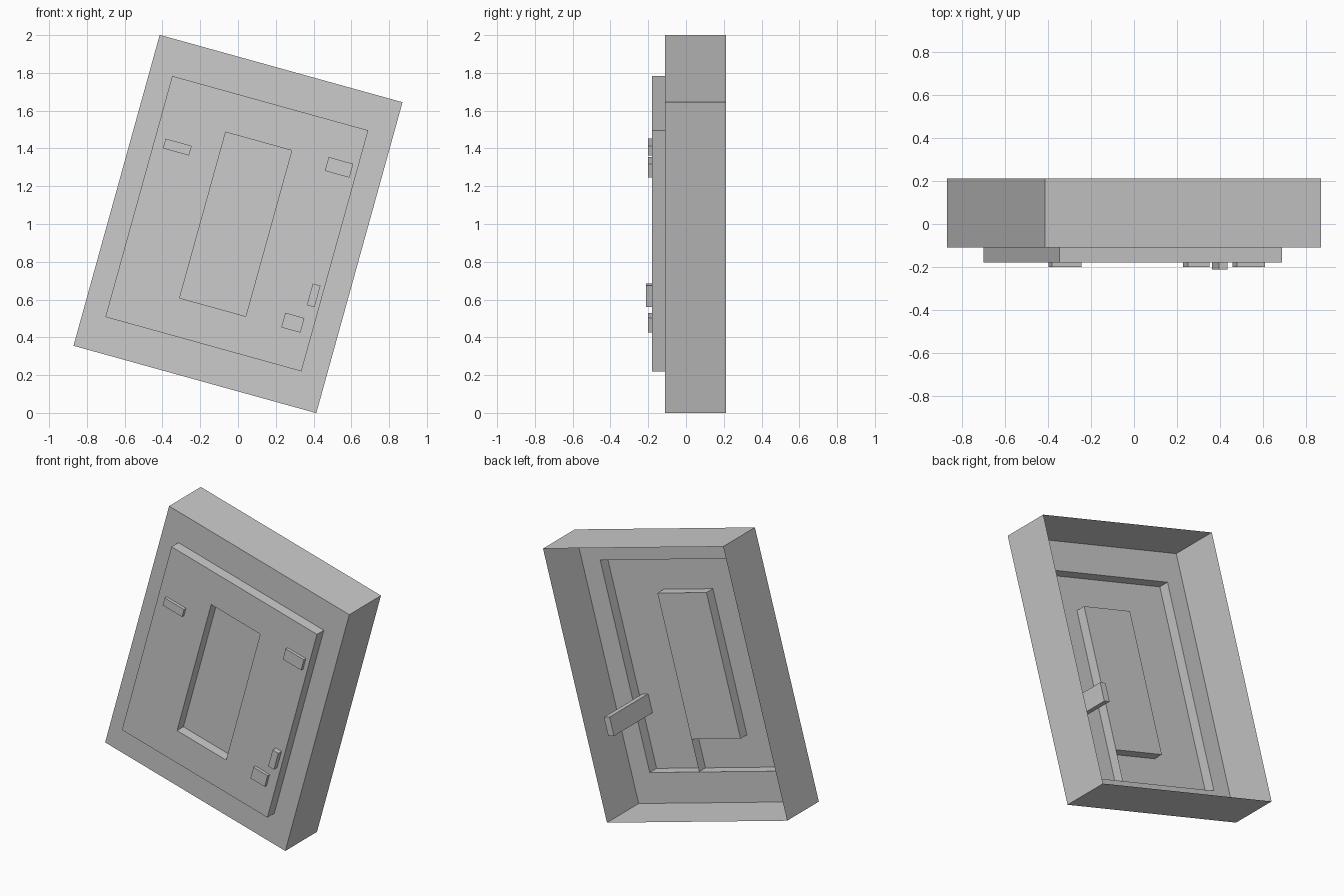
import bpy
import bmesh
from math import radians

cube = bpy.data.objects.get("Cube")
if cube:
    bpy.data.objects.remove(cube, do_unlink=True)

TILT = radians(15.5)
BACK, RIM, PANEL, FLOOR = 0.213, -0.11, -0.18, -0.115

grey = bpy.data.materials.new("plain grey")
grey.use_nodes = True
colour = (0.6, 0.6, 0.6, 1)
grey.diffuse_color = colour
grey.node_tree.nodes["Principled BSDF"].inputs["Base Color"].default_value = colour


def add_object(name, bm):
    """Finish a part drawn upright about the origin, then lean it over."""
    mesh = bpy.data.meshes.new(name)
    bm.to_mesh(mesh)
    bm.free()
    mesh.materials.append(grey)
    obj = bpy.data.objects.new(name, mesh)
    bpy.context.collection.objects.link(obj)
    obj.location.z = 1
    obj.rotation_euler.y = TILT
    return obj


def ring(bm, rect, y):
    left, right, low, high = rect
    corners = ((left, low), (right, low), (right, high), (left, high))
    return [bm.verts.new((x, y, z)) for x, z in corners]


def nested_rings(bm, levels):
    """Bridge a series of rectangles and cap the last one."""
    loops = [ring(bm, rect, y) for rect, y in levels]
    for a, b in zip(loops, loops[1:]):
        for i in range(4):
            j = (i + 1) % 4
            bm.faces.new((a[i], a[j], b[j], b[i]))
    bm.faces.new(loops[-1])
    return loops


def block(name, rect, front, back):
    bm = bmesh.new()
    loops = nested_rings(bm, [(rect, back), (rect, front)])
    bm.faces.new(reversed(loops[0]))
    return add_object(name, bm)


# Open-backed shell: outer walls, rim, raised panel and sunken window
outer = (-0.667, 0.667, -0.854, 0.854)
panel = (-0.545, 0.532, -0.662, 0.662)
window = (-0.193, 0.170, -0.460, 0.451)
bm = bmesh.new()
nested_rings(bm, [(outer, BACK), (outer, RIM), (panel, RIM),
                  (panel, PANEL), (window, PANEL), (window, FLOOR)])
add_object("door_shell", bm)

# Thin rib behind the panel, running from the window down to the panel edge
bm = bmesh.new()
side, top, bottom = window[1], window[2], panel[2]
bm.faces.new([bm.verts.new((side, y, z)) for y, z in
              ((PANEL, bottom), (FLOOR, bottom), (FLOOR, top), (PANEL, top))])
add_object("rear_rib", bm)

# Small blocks on the front panel
block("upper_right_block", (-0.490, -0.347, 0.280, 0.333), -0.20, PANEL)
block("upper_left_block", (0.368, 0.503, 0.394, 0.470), -0.20, PANEL)
block("lower_left_block", (0.367, 0.472, -0.466, -0.386), -0.20, PANEL)

# Latch bar passing through the panel to the back
block("latch_bar", (0.466, 0.508, -0.316, -0.198), -0.213, BACK)
